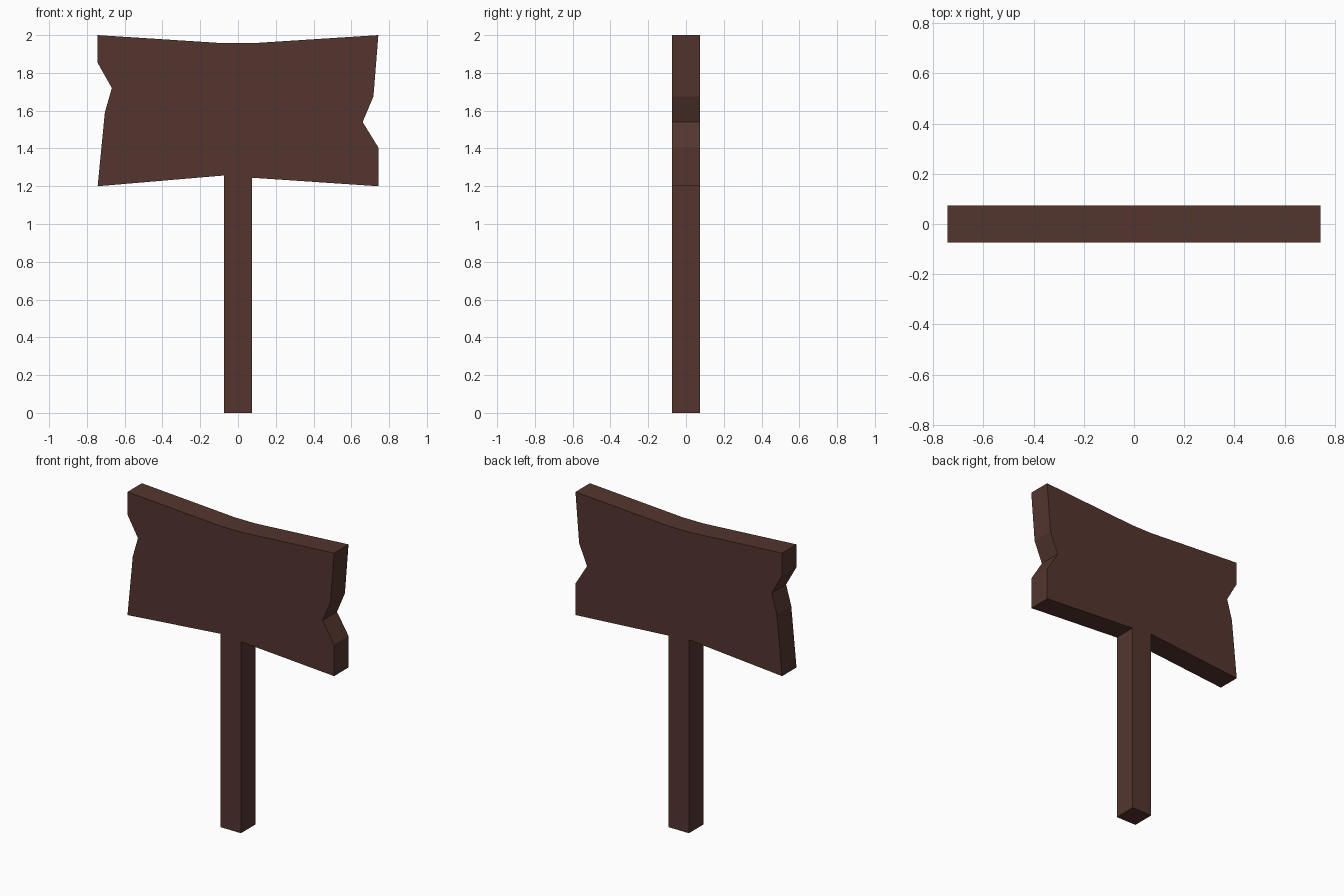
import bpy
import bmesh

if "Cube" in bpy.data.objects:
    bpy.data.objects.remove(bpy.data.objects["Cube"])

HALF_DEPTH = 0.074

# Dark brown wood
wood = bpy.data.materials.new("dark_brown_wood")
wood.diffuse_color = (0.087, 0.036, 0.028, 1.0)
wood.use_nodes = True
wood.node_tree.nodes["Principled BSDF"].inputs["Base Color"].default_value = wood.diffuse_color

# Signpost silhouette (x, z), counter-clockwise from the post foot
profile = [
    (-0.073, 0.0), (0.073, 0.0),                       # post foot
    (0.073, 1.245), (0.743, 1.20),                     # right underside
    (0.743, 1.405), (0.66, 1.54), (0.717, 1.675),      # right notch
    (0.743, 2.0), (0.073, 1.957),                      # sagging top edge
    (-0.073, 1.957), (-0.743, 2.0),
    (-0.743, 1.853), (-0.668, 1.72), (-0.705, 1.59),   # left notch
    (-0.743, 1.20), (-0.073, 1.257),                   # left underside
]

# Board and post are one continuous slab, extruded from front to back
bm = bmesh.new()
front = bm.faces.new([bm.verts.new((x, -HALF_DEPTH, z)) for x, z in profile])
result = bmesh.ops.extrude_face_region(bm, geom=[front], use_keep_orig=True)
back_verts = [v for v in result["geom"] if isinstance(v, bmesh.types.BMVert)]
bmesh.ops.translate(bm, verts=back_verts, vec=(0, 2 * HALF_DEPTH, 0))
bmesh.ops.recalc_face_normals(bm, faces=bm.faces)

# Clean triangulation of the two concave faces
bmesh.ops.triangulate(bm, faces=[f for f in bm.faces if len(f.verts) > 4])

mesh = bpy.data.meshes.new("signpost")
bm.to_mesh(mesh)
bm.free()
mesh.materials.append(wood)
signpost = bpy.data.objects.new("signpost", mesh)
bpy.context.collection.objects.link(signpost)
